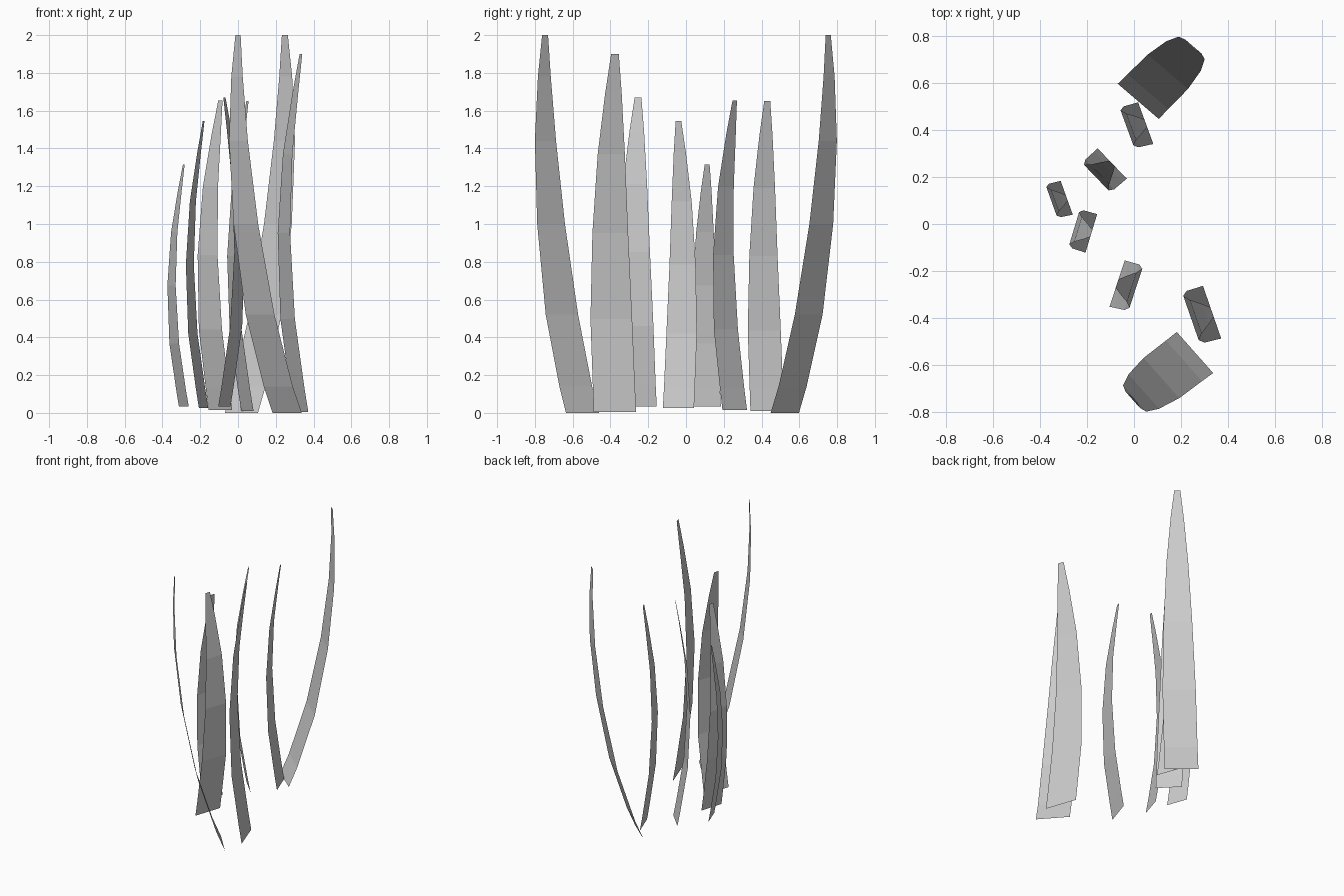
import bpy
from mathutils import Vector

# Shared cross-section table: height fraction, width factor, leaning blade offset, bowed blade offset
RINGS = [
    (0.00, 1.00, 0.00, 0.00),
    (0.07, 0.99, 0.18, 0.23),
    (0.26, 0.98, 0.55, 0.78),
    (0.50, 0.84, 0.84, 1.00),
    (0.72, 0.64, 0.99, 0.78),
    (0.89, 0.39, 1.02, 0.33),
    (1.00, 0.18, 1.00, 0.00),
]


def blade(name, base, width, push, z0, z1, bowed=True):
    """Flat tapered ribbon: base centre, base edge vector and bend vector in plan."""
    base, width, push = Vector(base), Vector(width), Vector(push)
    verts = []
    for t, w, lean, bow in RINGS:
        c = base + push * (bow if bowed else lean)
        z = z0 + (z1 - z0) * t
        for side in (-0.5, 0.5):
            p = c + width * (side * w)
            verts.append((p.x, p.y, z))
    faces = [(2 * i, 2 * i + 1, 2 * i + 3, 2 * i + 2) for i in range(len(RINGS) - 1)]
    me = bpy.data.meshes.new(name)
    me.from_pydata(verts, [], faces)
    ob = bpy.data.objects.new(name, me)
    bpy.context.collection.objects.link(ob)
    return ob


# Two tall outer blades that lean outwards
blade("tall_blade_back", (0.018, 0.523), (0.175, -0.15), (0.23, 0.23), 0, 2.0, False)
blade("tall_blade_front", (0.26, -0.548), (0.155, -0.175), (-0.26, -0.198), 0, 2.0, False)

# Shorter blades that bow sideways and return over their base
SMALL = [
    ((0.333, -0.376), (0.078, -0.225), (-0.09, -0.025), 0.005, 1.90),
    ((-0.072, -0.254), (0.065, 0.198), (0.08, -0.02), 0.035, 1.67),
    ((-0.182, -0.04), (0.05, 0.165), (-0.073, 0.022), 0.025, 1.545),
    ((-0.287, 0.112), (0.052, -0.145), (-0.065, -0.015), 0.035, 1.315),
    ((-0.093, 0.258), (0.125, -0.13), (-0.068, -0.06), 0.015, 1.655),
    ((0.050, 0.43), (0.065, -0.178), (-0.08, -0.02), 0.01, 1.65),
]
for i, args in enumerate(SMALL, 1):
    blade(f"short_blade_{i}", *args)
